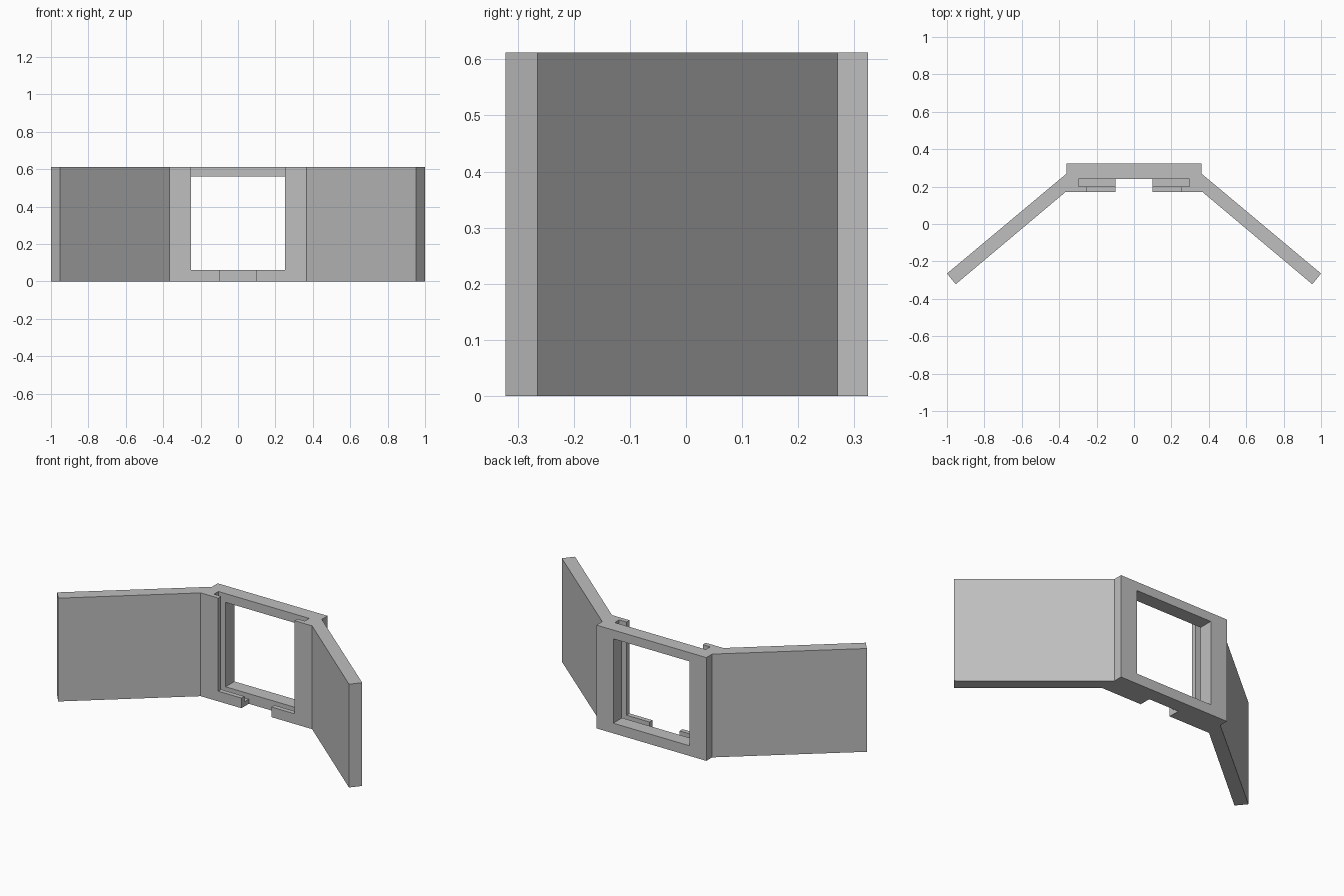
import bpy
import bmesh

cube = bpy.data.objects.get("Cube")
if cube:
    bpy.data.objects.remove(cube, do_unlink=True)

HEIGHT = 0.612

grey = bpy.data.materials.new("plain grey")
grey.use_nodes = True
colour = (0.52, 0.52, 0.52, 1)
grey.diffuse_color = colour
grey.node_tree.nodes["Principled BSDF"].inputs["Base Color"].default_value = colour


def prism(name, outline, z0, z1):
    """Extrude a plan outline from z0 to z1."""
    bm = bmesh.new()
    base = bm.faces.new([bm.verts.new((x, y, z0)) for x, y in outline])
    top = bmesh.ops.extrude_face_region(bm, geom=[base])["geom"]
    verts = [v for v in top if isinstance(v, bmesh.types.BMVert)]
    bmesh.ops.translate(bm, verts=verts, vec=(0, 0, z1 - z0))
    bmesh.ops.recalc_face_normals(bm, faces=bm.faces)
    mesh = bpy.data.meshes.new(name)
    bm.to_mesh(mesh)
    bm.free()
    mesh.materials.append(grey)
    obj = bpy.data.objects.new(name, mesh)
    bpy.context.collection.objects.link(obj)
    return obj


def cut(target, name, half_width, y0, y1, z0, z1):
    """Cut a centred box out of the target."""
    w = half_width
    cutter = prism(name, [(-w, y0), (w, y0), (w, y1), (-w, y1)], z0, z1)
    cutter.hide_render = True
    mod = target.modifiers.new(name, 'BOOLEAN')
    mod.operation = 'DIFFERENCE'
    mod.solver = 'EXACT'
    mod.object = cutter
    bpy.context.view_layer.objects.active = target
    bpy.ops.object.modifier_apply(modifier=name)
    bpy.data.objects.remove(cutter, do_unlink=True)


# Centre block with two swept wings, mirrored half outline
half = [(0.365, 0.172), (0.953, -0.322), (1.0, -0.265), (0.36, 0.27), (0.36, 0.324)]
outline = half + [(-x, y) for x, y in reversed(half)]
body = prism("winged_frame", outline, 0, HEIGHT)

# Window, front opening, panel slot and the gap in the bottom lip
cut(body, "window", 0.25, 0.22, 0.4, 0.06, 0.56)
cut(body, "front_opening", 0.25, 0.1, 0.22, 0.06, 0.7)
cut(body, "panel_slot", 0.298, 0.2, 0.241, 0.027, 0.7)
cut(body, "lip_gap", 0.098, 0.1, 0.241, -0.1, 0.7)
